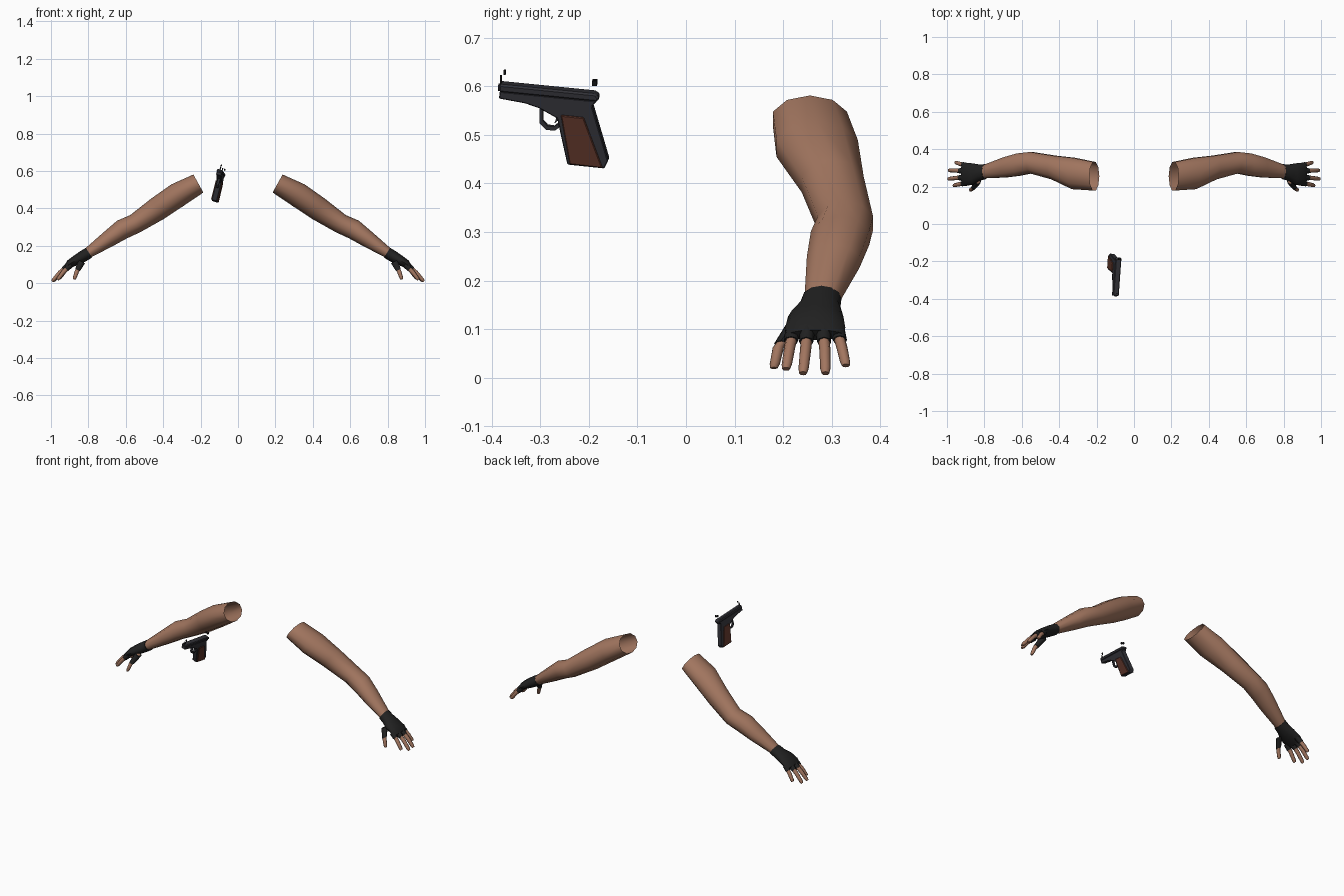
import bpy, bmesh, math
from mathutils import Vector

if "Cube" in bpy.data.objects:
    bpy.data.objects.remove(bpy.data.objects["Cube"])


def material(name, rgb):
    m = bpy.data.materials.new(name)
    m.use_nodes = True
    m.diffuse_color = (*rgb, 1)
    bsdf = m.node_tree.nodes["Principled BSDF"]
    bsdf.inputs["Base Color"].default_value = (*rgb, 1)
    bsdf.inputs["Roughness"].default_value = 0.8
    return m


SKIN = material("skin", (0.36, 0.18, 0.115))
GLOVE = material("glove_black", (0.015, 0.015, 0.015))
METAL = material("gun_metal", (0.03, 0.03, 0.037))
WOOD = material("grip_brown", (0.1, 0.032, 0.02))
DARK = material("sight_black", (0.008, 0.008, 0.009))


def finish(name, bm, mat, smooth=True):
    bmesh.ops.recalc_face_normals(bm, faces=bm.faces[:])
    mesh = bpy.data.meshes.new(name)
    bm.to_mesh(mesh)
    bm.free()
    mesh.materials.append(mat)
    ob = bpy.data.objects.new(name, mesh)
    bpy.context.collection.objects.link(ob)
    if smooth:
        bpy.ops.object.select_all(action="DESELECT")
        ob.select_set(True)
        bpy.context.view_layer.objects.active = ob
        bpy.ops.object.shade_smooth_by_angle(angle=math.radians(50))
    return ob


def loft(name, sections, mat, side, sides=10, caps=(True, True)):
    """Tube through sections (centre, half width along y, half thickness)."""
    bm = bmesh.new()
    rings = []
    for i, (c, wide, thick) in enumerate(sections):
        a = Vector(sections[max(i - 1, 0)][0])
        b = Vector(sections[min(i + 1, len(sections) - 1)][0])
        t = b - a
        up = Vector((-t.z, 0, t.x)).normalized()
        ring = []
        for k in range(sides):
            ang = math.tau * k / sides
            p = Vector(c) + up * (thick * math.cos(ang))
            p.y += wide * math.sin(ang)
            p.x *= side
            ring.append(bm.verts.new(p))
        rings.append(ring)
    for r, s in zip(rings, rings[1:]):
        for k in range(sides):
            n = (k + 1) % sides
            bm.faces.new((r[k], r[n], s[n], s[k]))
    for use, ring in zip(caps, (rings[0], rings[-1])):
        if use:
            bm.faces.new(ring)
    return finish(name, bm, mat)


# Arm sections from the open shoulder end to the wrist
ARM = [((0.212, 0.255, 0.533), 0.080, 0.055),
       ((0.322, 0.270, 0.472), 0.088, 0.066),
       ((0.43, 0.302, 0.398), 0.067, 0.064),
       ((0.55, 0.328, 0.318), 0.060, 0.053),
       ((0.62, 0.317, 0.287), 0.063, 0.054),
       ((0.69, 0.303, 0.238), 0.057, 0.045),
       ((0.81, 0.278, 0.156), 0.036, 0.027)]

PALM = [((0.797, 0.279, 0.163), 0.041, 0.031),
        ((0.825, 0.275, 0.146), 0.043, 0.031),
        ((0.86, 0.267, 0.126), 0.057, 0.028),
        ((0.90, 0.266, 0.103), 0.062, 0.022),
        ((0.917, 0.267, 0.088), 0.058, 0.014)]

# Digit paths: knuckle, middle joint, tip
DIGITS = {
    "index_finger": ((0.893, 0.221, 0.100), (0.933, 0.213, 0.060), (0.965, 0.206, 0.018)),
    "middle_finger": ((0.902, 0.250, 0.102), (0.953, 0.246, 0.056), (0.994, 0.241, 0.009)),
    "ring_finger": ((0.902, 0.282, 0.102), (0.951, 0.286, 0.056), (0.990, 0.287, 0.009)),
    "little_finger": ((0.892, 0.310, 0.102), (0.929, 0.321, 0.062), (0.955, 0.329, 0.025)),
    "thumb": ((0.835, 0.228, 0.115), (0.862, 0.190, 0.062), (0.876, 0.181, 0.020)),
}

for label, side in (("left", 1), ("right", -1)):
    loft(label + "_arm", ARM, SKIN, side, caps=(False, False))
    loft(label + "_glove_palm", PALM, GLOVE, side, sides=12)
    for digit, path in DIGITS.items():
        a, b, c = (Vector(p) for p in path)
        loft(f"{label}_{digit}", [(a, 0.012, 0.012), (b, 0.0115, 0.0115),
                                  (b.lerp(c, 0.8), 0.0105, 0.010), (c, 0.008, 0.006)],
             SKIN, side, sides=8)
        reach = 0.85 if digit == "thumb" else 0.62
        size = 0.019 if digit == "thumb" else 0.0165
        loft(f"{label}_glove_{digit}", [(a, size, size), (a.lerp(b, reach), 0.0145, 0.014)],
             GLOVE, side, sides=8)

# Pistol: side profiles in (y, z), extruded across a tilted plane
ACROSS = Vector((1, -0.1, -0.27)).normalized()


def gun_point(y, z, w):
    x = -0.088 + (z - 0.6) * 0.27 + (y + 0.28) * 0.1
    return Vector((x, y, z)) + ACROSS * w


def plate(name, profile, lo, hi, mat, bevel=0.0):
    bm = bmesh.new()
    near = [bm.verts.new(gun_point(y, z, lo)) for y, z in profile]
    far = [bm.verts.new(gun_point(y, z, hi)) for y, z in profile]
    bm.faces.new(near)
    bm.faces.new(far)
    for k in range(len(near)):
        n = (k + 1) % len(near)
        bm.faces.new((near[k], near[n], far[n], far[k]))
    ob = finish(name, bm, mat, smooth=False)
    if bevel:
        mod = ob.modifiers.new("edge_bevel", "BEVEL")
        mod.width = bevel
        mod.segments = 1
    return ob


def block(name, y, z, dy, dz, lo, hi, mat):
    plate(name, [(y - dy, z - dz), (y + dy, z - dz), (y + dy, z + dz), (y - dy, z + dz)],
          lo, hi, mat)


plate("pistol_slide", [(-0.384, 0.608), (-0.184, 0.588), (-0.177, 0.578),
                       (-0.182, 0.571), (-0.384, 0.591)], -0.016, 0.016, METAL, 0.004)
plate("pistol_frame", [(-0.382, 0.593), (-0.384, 0.578), (-0.33, 0.568), (-0.301, 0.558),
                       (-0.264, 0.537), (-0.243, 0.442), (-0.167, 0.434), (-0.159, 0.450),
                       (-0.192, 0.562), (-0.182, 0.573)], -0.014, 0.014, METAL, 0.002)
plate("trigger_guard", [(-0.301, 0.562), (-0.301, 0.526), (-0.288, 0.512), (-0.270, 0.510),
                        (-0.256, 0.519), (-0.258, 0.528), (-0.271, 0.518), (-0.285, 0.520),
                        (-0.294, 0.530), (-0.294, 0.562)], -0.006, 0.006, METAL)
plate("trigger", [(-0.268, 0.548), (-0.262, 0.545), (-0.264, 0.530), (-0.271, 0.524),
                  (-0.267, 0.534)], -0.004, 0.004, METAL)

PANEL = [(-0.256, 0.545), (-0.209, 0.540), (-0.170, 0.436), (-0.238, 0.444)]
plate("left_grip_panel", PANEL, 0.013, 0.019, WOOD, 0.002)
plate("right_grip_panel", PANEL, -0.019, -0.013, WOOD, 0.002)

# Muzzle ring, bore and sights
for name, radius, front, mat in (("muzzle_ring", 0.008, -0.386, METAL),
                                 ("muzzle_bore", 0.005, -0.387, DARK)):
    bm = bmesh.new()
    ends = []
    for y in (front, -0.375):
        ends.append([bm.verts.new(gun_point(y, 0.598 + radius * math.cos(math.tau * k / 10),
                                            radius * math.sin(math.tau * k / 10)))
                     for k in range(10)])
    for k in range(10):
        n = (k + 1) % 10
        bm.faces.new((ends[0][k], ends[0][n], ends[1][n], ends[1][k]))
    bm.faces.new(ends[0])
    finish(name, bm, mat)

block("front_sight_post", -0.381, 0.613, 0.002, 0.009, -0.003, 0.003, DARK)
block("front_sight_bead", -0.373, 0.629, 0.002, 0.005, -0.003, 0.003, DARK)
for name, lo in (("left_rear_sight", 0.003), ("right_rear_sight", -0.009)):
    block(name, -0.188, 0.608, 0.005, 0.005, lo, lo + 0.006, DARK)
